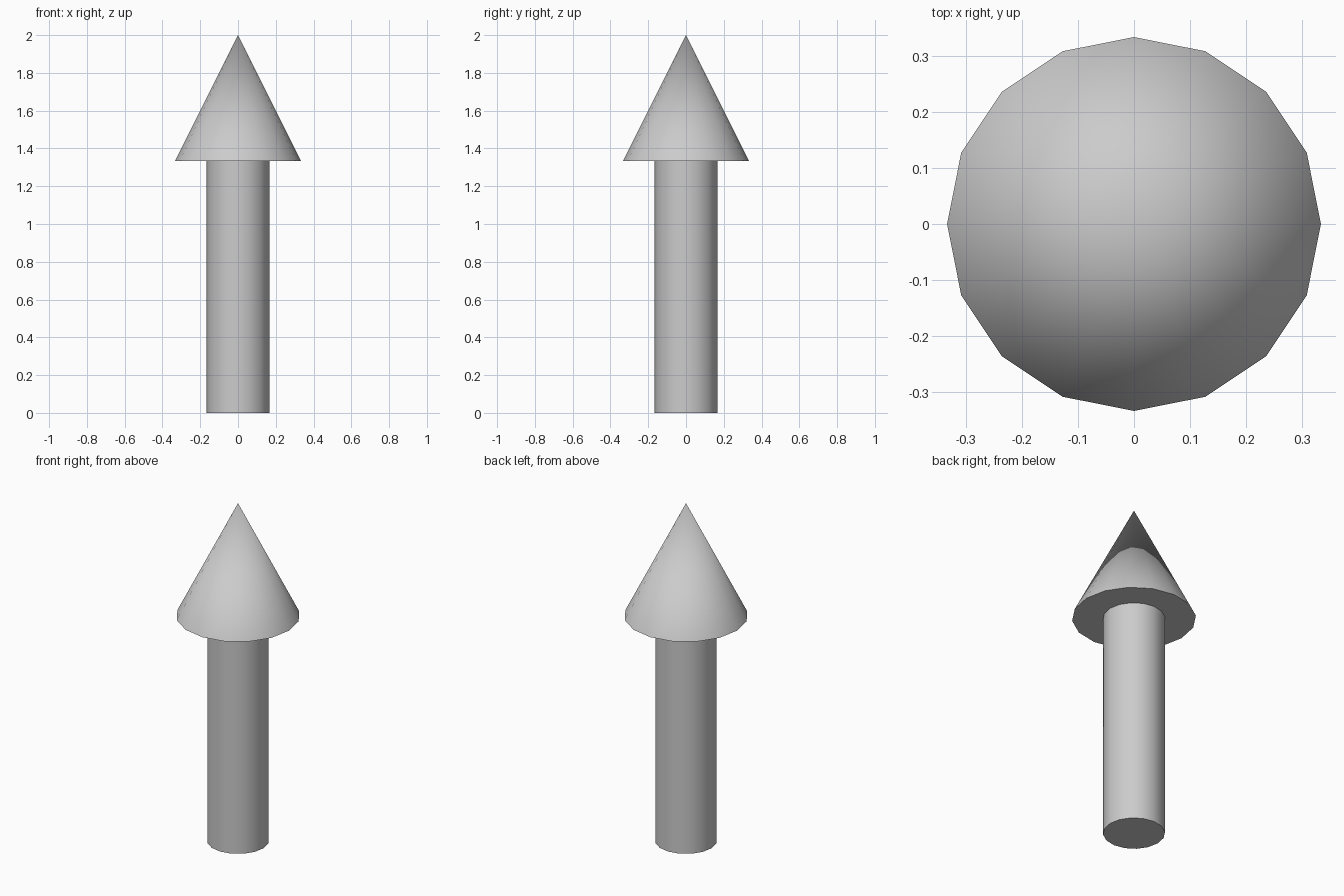
import bpy
import math

if "Cube" in bpy.data.objects:
    bpy.data.objects.remove(bpy.data.objects["Cube"])

SIDES = 16
HEAD_BASE = 4 / 3   # height where the shaft meets the head
TOP = 2.0


def tapered(name, r_bottom, r_top, z0, z1):
    """Sixteen-sided cone or cylinder between two heights."""
    bpy.ops.mesh.primitive_cone_add(vertices=SIDES, radius1=r_bottom, radius2=r_top,
                                    depth=z1 - z0, location=(0, 0, (z0 + z1) / 2))
    obj = bpy.context.object
    obj.name = name
    bpy.ops.object.shade_smooth_by_angle(angle=math.radians(40))
    return obj


# Straight shaft standing on the ground
tapered("arrow_shaft", 1 / 6, 1 / 6, 0, HEAD_BASE)

# Pointed head
tapered("arrow_head", 1 / 3, 0, HEAD_BASE, TOP)
